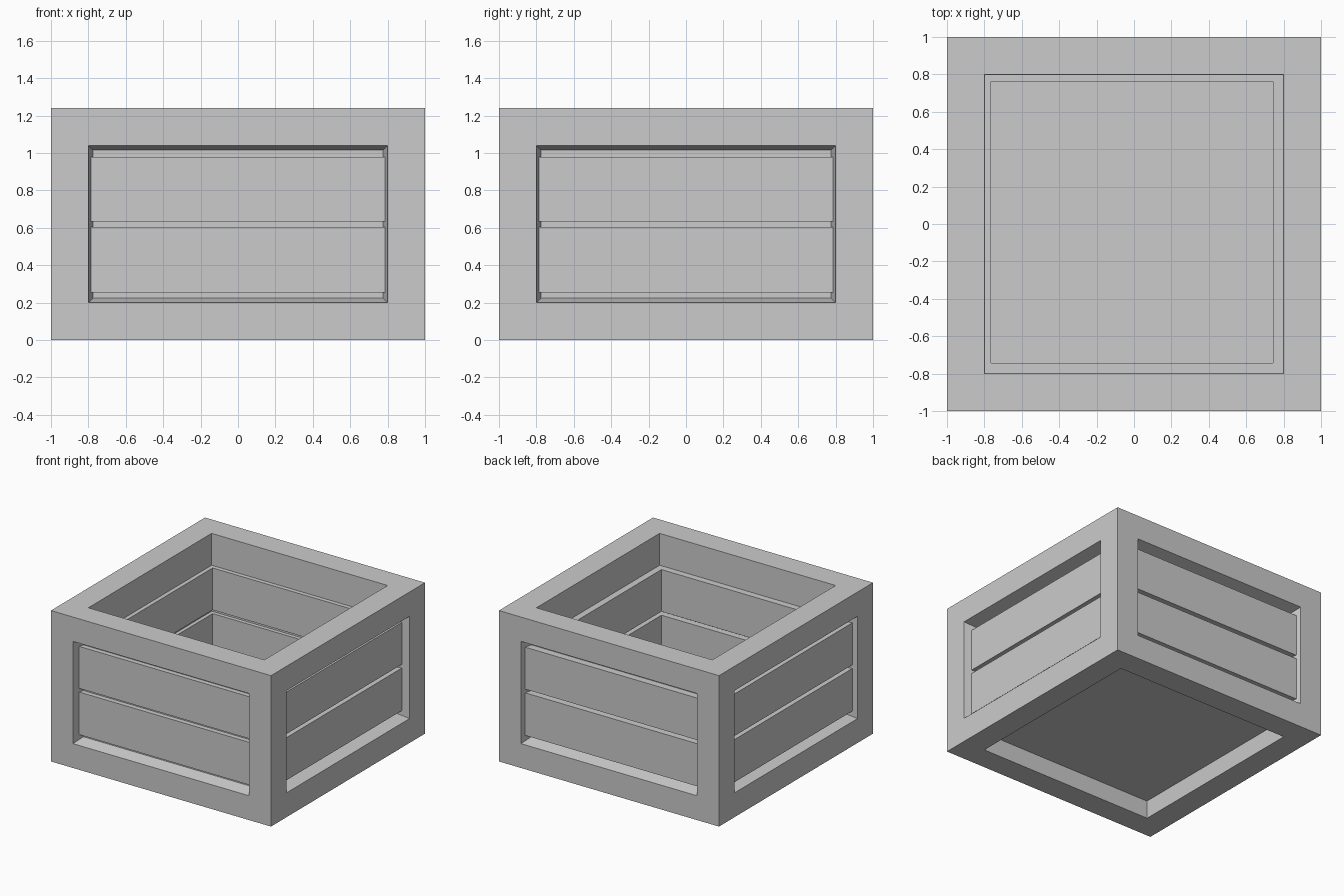
import bpy, bmesh
from mathutils import Matrix

if "Cube" in bpy.data.objects:
    bpy.data.objects.remove(bpy.data.objects["Cube"])

HEIGHT = 1.24


def make_object(name, bm):
    bmesh.ops.recalc_face_normals(bm, faces=bm.faces)
    mesh = bpy.data.meshes.new(name)
    bm.to_mesh(mesh)
    bm.free()
    obj = bpy.data.objects.new(name, mesh)
    bpy.context.collection.objects.link(obj)
    return obj


def box(name, lo, hi):
    bm = bmesh.new()
    size = [h - l for l, h in zip(lo, hi)]
    mid = [(h + l) / 2 for l, h in zip(lo, hi)]
    bmesh.ops.create_cube(bm, size=1, matrix=Matrix.Translation(mid) @ Matrix.Diagonal((*size, 1)))
    return make_object(name, bm)


# Crate frame: every face is inset by the bar width, then recessed with a slight taper
bm = bmesh.new()
bmesh.ops.create_cube(bm, size=1, matrix=Matrix.Translation((0, 0, HEIGHT / 2))
                      @ Matrix.Diagonal((2, 2, HEIGHT, 1)))
bm.normal_update()
for face in list(bm.faces):
    nz = face.normal.z
    if nz > 0.5:
        taper, depth = 0.01, 1.04      # open inside
    elif nz < -0.5:
        taper, depth = 0.01, 0.14      # underside recess
    else:
        taper, depth = 0.025, 0.10     # side panels
    bmesh.ops.inset_individual(bm, faces=[face], thickness=0.2, use_even_offset=True)
    bmesh.ops.inset_individual(bm, faces=[face], thickness=taper, depth=-depth,
                               use_even_offset=True)
make_object("crate_frame", bm)

# Two planks per side, passing through the thin panel and showing inside and out
spans = {"lower": (0.255, 0.605), "upper": (0.635, 0.98)}
sides = {"front": (1, -0.94, -0.742), "back": (1, 0.762, 0.96),
         "left": (0, -0.96, -0.764), "right": (0, 0.743, 0.94)}
for side, (axis, a, b) in sides.items():
    for level, (z0, z1) in spans.items():
        lo, hi = [-0.8, -0.8, z0], [0.8, 0.8, z1]
        lo[axis], hi[axis] = a, b
        box(f"{side}_{level}_plank", lo, hi)
